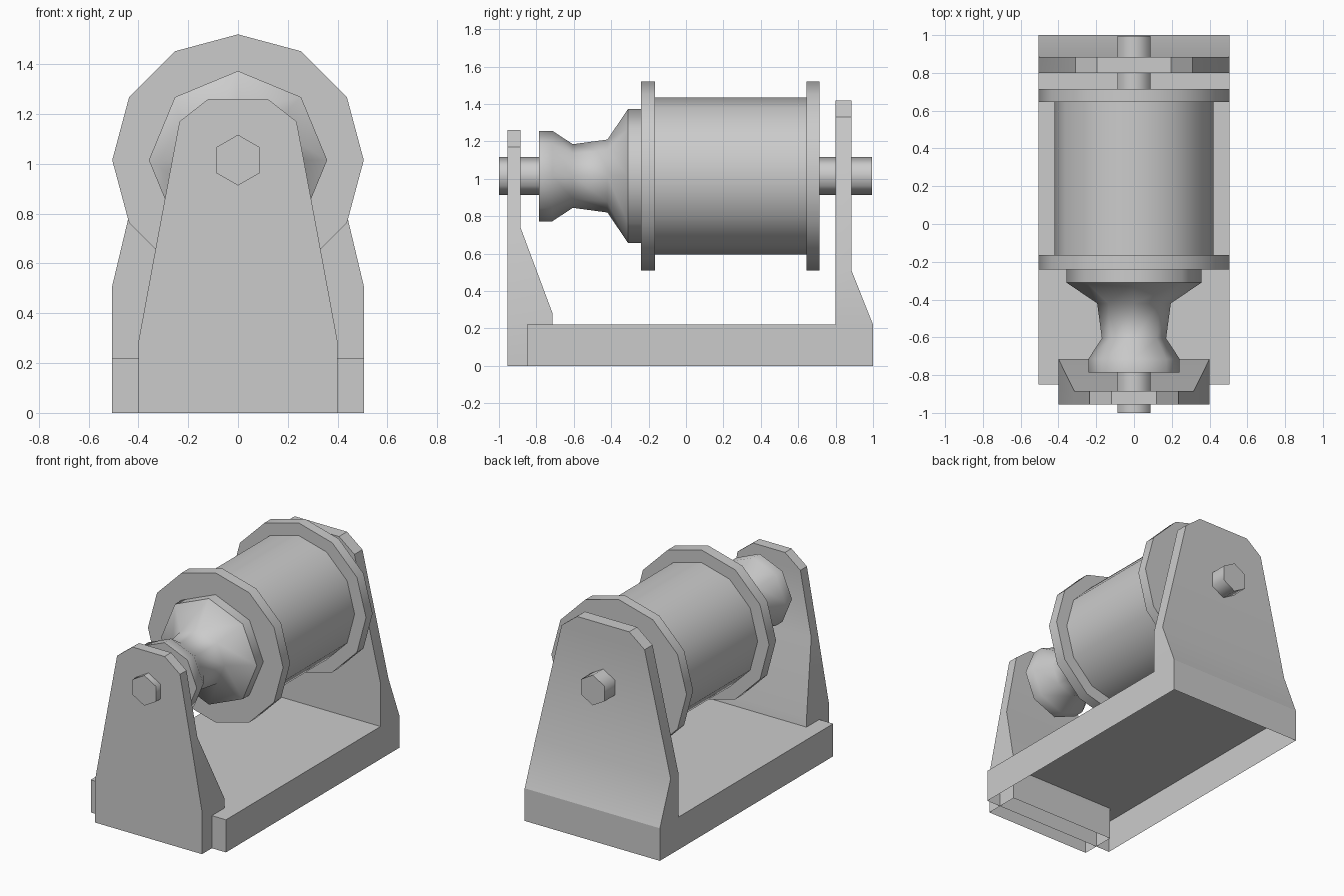
import bpy, bmesh, math

cube = bpy.data.objects.get("Cube")
if cube:
    bpy.data.objects.remove(cube, do_unlink=True)

AXIS_Z = 1.015
grey = bpy.data.materials.new("plain_grey")
grey.use_nodes = True
COLOR = (0.6, 0.6, 0.6, 1)
grey.diffuse_color = COLOR
grey.node_tree.nodes["Principled BSDF"].inputs["Base Color"].default_value = COLOR


def finish(name, bm, angle):
    """Turn the bmesh into a smooth-by-angle grey object."""
    mesh = bpy.data.meshes.new(name)
    bm.to_mesh(mesh)
    bm.free()
    mesh.materials.append(grey)
    obj = bpy.data.objects.new(name, mesh)
    bpy.context.collection.objects.link(obj)
    bpy.ops.object.select_all(action="DESELECT")
    obj.select_set(True)
    bpy.context.view_layer.objects.active = obj
    bpy.ops.object.shade_smooth_by_angle(angle=math.radians(angle))
    return obj


def skin(bm, loops):
    """Bridge successive closed loops of vertices with quads."""
    for a, b in zip(loops, loops[1:]):
        n = len(a)
        for i in range(n):
            j = (i + 1) % n
            bm.faces.new((a[i], a[j], b[j], b[i]))


def lathe(name, sides, profile, angle):
    """Spin (y, radius) points round the axle line, capped at both ends."""
    bm = bmesh.new()
    loops = []
    for y, r in profile:
        turns = [math.tau * i / sides for i in range(sides)]
        loops.append([bm.verts.new((r * math.sin(t), y, AXIS_Z + r * math.cos(t)))
                      for t in turns])
    skin(bm, loops)
    bm.faces.new(loops[0])
    bm.faces.new(loops[-1])
    bmesh.ops.recalc_face_normals(bm, faces=bm.faces)
    return finish(name, bm, angle)


def tower(name, rows, cap=None):
    """Stack rectangles (z, half width, front y, back y), open underneath.
    The top is closed back to y = cap, or fully when cap is None."""
    bm = bmesh.new()
    loops = []
    for z, w, y0, y1 in rows:
        corners = ((-w, y0), (w, y0), (w, y1), (-w, y1))
        loops.append([bm.verts.new((x, y, z)) for x, y in corners])
    skin(bm, loops)
    top = loops[-1]
    if cap is None:
        bm.faces.new(top)
    else:
        z, w = rows[-1][:2]
        back = [bm.verts.new((x, cap, z)) for x in (w, -w)]
        bm.faces.new((top[0], top[1], *back))
    return finish(name, bm, 30)


# Hollow base, open at the bottom and into the back post
tower("base", [(0, 0.505, -0.85, 1.0), (0.22, 0.505, -0.85, 1.0)], cap=0.80)

# Posts, thick at the foot and thin at the bearing
tower("back_post", [
    (0.22, 0.505, 0.80, 1.0),
    (0.51, 0.505, 0.80, 0.885),
    (1.33, 0.31, 0.80, 0.885),
    (1.42, 0.195, 0.80, 0.885)])
tower("front_post", [
    (0, 0.4, -0.955, -0.715),
    (0.285, 0.4, -0.955, -0.715),
    (0.74, 0.316, -0.955, -0.885),
    (1.17, 0.235, -0.955, -0.885),
    (1.26, 0.12, -0.955, -0.885)])

# Axle through everything
lathe("axle", 6, [(-1.0, 0.102), (0.995, 0.102)], 65)

# Drum with a flange at each end
lathe("drum", 12, [
    (-0.24, 0.505), (-0.165, 0.505), (-0.165, 0.42),
    (0.645, 0.42), (0.645, 0.505), (0.715, 0.505)], 40)

# Waisted winch head in front of the drum
lathe("winch_head", 8, [
    (-0.785, 0.242), (-0.715, 0.242), (-0.605, 0.17),
    (-0.42, 0.195), (-0.31, 0.358), (-0.24, 0.358)], 50)
